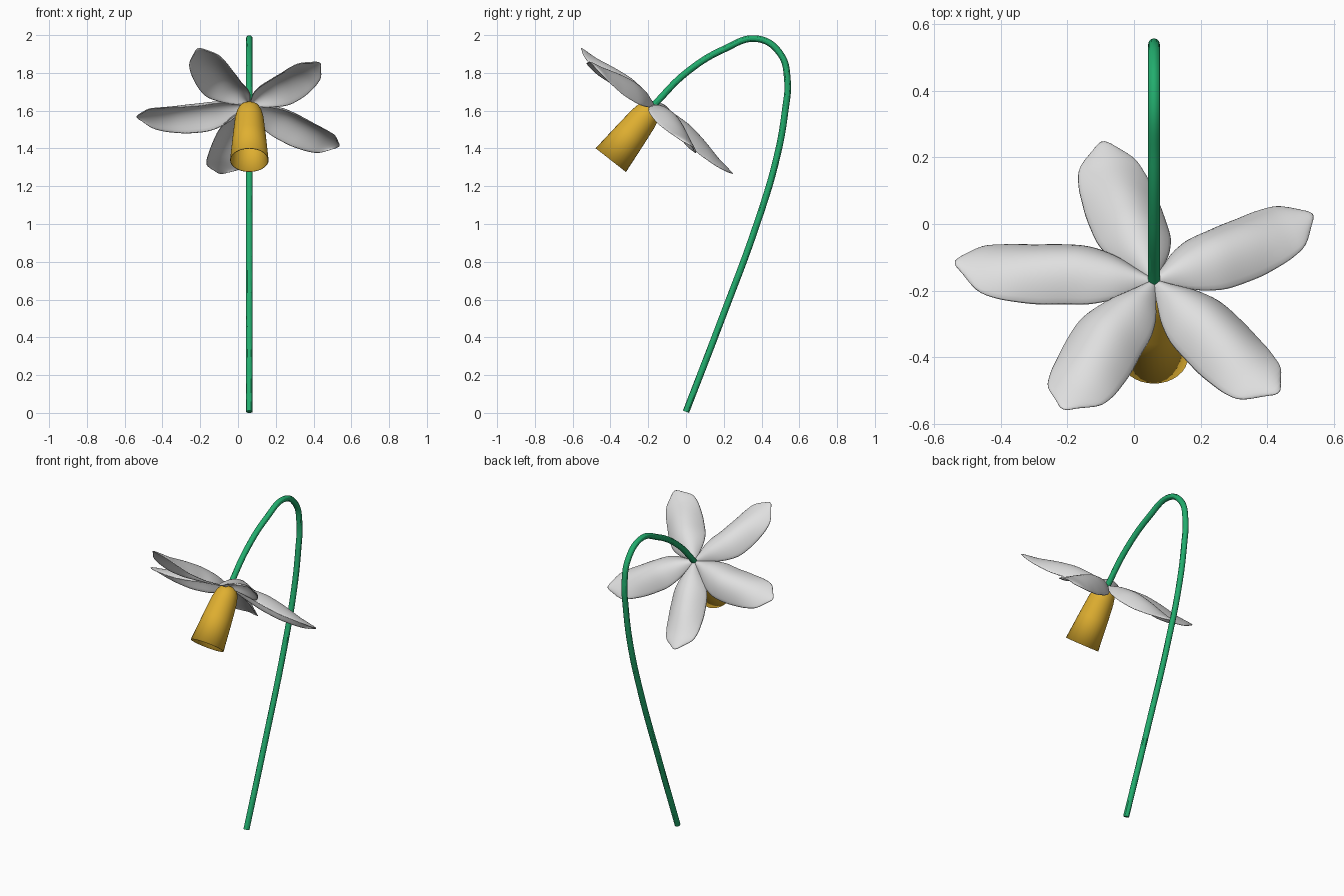
import bpy, math
from mathutils import Vector, Matrix

if "Cube" in bpy.data.objects:
    bpy.data.objects.remove(bpy.data.objects["Cube"])


def material(name, rgb):
    m = bpy.data.materials.new(name)
    m.diffuse_color = (*rgb, 1)
    m.use_nodes = True
    m.node_tree.nodes["Principled BSDF"].inputs["Base Color"].default_value = m.diffuse_color
    return m


white = material("petal white", (0.74, 0.74, 0.74))
yellow = material("cup yellow", (0.74, 0.43, 0.03))
green = material("stem green", (0.016, 0.42, 0.155))

# Flower head frame: u = x, v = backwards and down, w = out of the back of the flower
W = Vector((0, 0.616, 0.788))
V = Vector((0, 0.788, -0.616))
HEAD = Matrix(((1, 0, 0, 0.06), (0, V.y, W.y, -0.17), (0, V.z, W.z, 1.63), (0, 0, 0, 1)))


def mesh_object(name, verts, faces, mat):
    me = bpy.data.meshes.new(name)
    me.from_pydata(verts, [], faces)
    me.materials.append(mat)
    me.polygons.foreach_set("use_smooth", [True] * len(me.polygons))
    ob = bpy.data.objects.new(name, me)
    bpy.context.collection.objects.link(ob)
    return ob


def lookup(table, t):
    for (a, fa), (b, fb) in zip(table, table[1:]):
        if t <= b:
            return fa + (fb - fa) * (t - a) / (b - a)
    return table[-1][1]


# Stem: a round tube that bends over like a crook
path = [(0, 0.006), (0.19, 0.5), (0.375, 1.0), (0.48, 1.35), (0.525, 1.6), (0.537, 1.76),
        (0.50, 1.9), (0.38, 1.98), (0.2, 1.925), (0, 1.80), (-0.17, 1.63)]
cu = bpy.data.curves.new("stem", 'CURVE')
cu.dimensions = '3D'
cu.bevel_depth = 0.0175
cu.bevel_resolution = 4
cu.use_fill_caps = True
sp = cu.splines.new('BEZIER')
sp.bezier_points.add(len(path) - 1)
for p, (y, z) in zip(sp.bezier_points, path):
    p.co = (0.06, y, z)
    p.handle_left_type = p.handle_right_type = 'AUTO'
cu.materials.append(green)
stem = bpy.data.objects.new("stem", cu)
bpy.context.collection.objects.link(stem)
bpy.context.view_layer.objects.active = stem
stem.select_set(True)
bpy.ops.object.convert(target='MESH')
bpy.ops.object.shade_smooth_by_angle()

# Cup: thin open bell hanging below the petals
profile = [(0.0, 0.012), (0.004, 0.035), (0.02, 0.054), (0.045, 0.066), (0.09, 0.076),
           (0.2, 0.087), (0.37, 0.102)]
N = 32
verts = [(r * math.cos(2 * math.pi * i / N), r * math.sin(2 * math.pi * i / N), -d)
         for d, r in profile for i in range(N)]
faces = [(k * N + i, (k + 1) * N + i, (k + 1) * N + (i + 1) % N, k * N + (i + 1) % N)
         for k in range(len(profile) - 1) for i in range(N)]
faces.append(tuple(range(N)))
cup = mesh_object("cup", verts, faces, yellow)
cup.matrix_world = HEAD
mod = cup.modifiers.new("thickness", 'SOLIDIFY')
mod.thickness = 0.004

# Petals: arched blades, narrow at the base, round at the tip, each swaying differently
half_width = [(0, .008), (.08, .035), (.2, .085), (.33, .112), (.55, .116), (.75, .108),
              (.88, .093), (.95, .07), (1, .035)]
ridge = [(0, 0), (.2, .03), (.4, .038), (.6, .025), (.8, .005), (1, 0)]
droop = [(0, .01), (.2, .06), (.4, .085), (.6, .075), (.8, .04), (1, .01)]
ROWS, COLS = 16, 8


def petal(name, angle, length, mid, tip, tip_w):
    verts = []
    for i in range(ROWS + 1):
        t = i / ROWS
        sway = lookup([(0, 0), (.4, mid), (.85, tip), (1, tip)], t)
        for j in range(COLS + 1):
            c = 2 * j / COLS - 1
            s = t * length - 0.035 * t ** 6 * c * c
            q = sway + c * lookup(half_width, t)
            w = lookup(ridge, t) - c * c * lookup(droop, t) + tip_w * t * t
            verts.append((s, q, w))
    n = COLS + 1
    faces = [(i * n + j, (i + 1) * n + j, (i + 1) * n + j + 1, i * n + j + 1)
             for i in range(ROWS) for j in range(COLS)]
    ob = mesh_object(name, verts, faces, white)
    # v points away from the u axis mirror-wise, so flip the frame into a proper rotation
    rot = Matrix.Rotation(math.radians(angle), 4, 'Z')
    ob.matrix_world = HEAD @ rot
    th = ob.modifiers.new("thickness", 'SOLIDIFY')
    th.thickness = 0.007
    th.offset = 0
    sub = ob.modifiers.new("smooth", 'SUBSURF')
    sub.levels = sub.render_levels = 1


petal("petal_right", 29, 0.56, 0.01, 0.025, -0.05)
petal("petal_back", 101, 0.575, 0.025, 0.045, -0.03)
petal("petal_left", 173, 0.605, -0.03, -0.01, -0.015)
petal("petal_front_left", 245, 0.56, -0.045, -0.04, 0.0)
petal("petal_front_right", 317, 0.55, -0.01, -0.04, -0.03)
